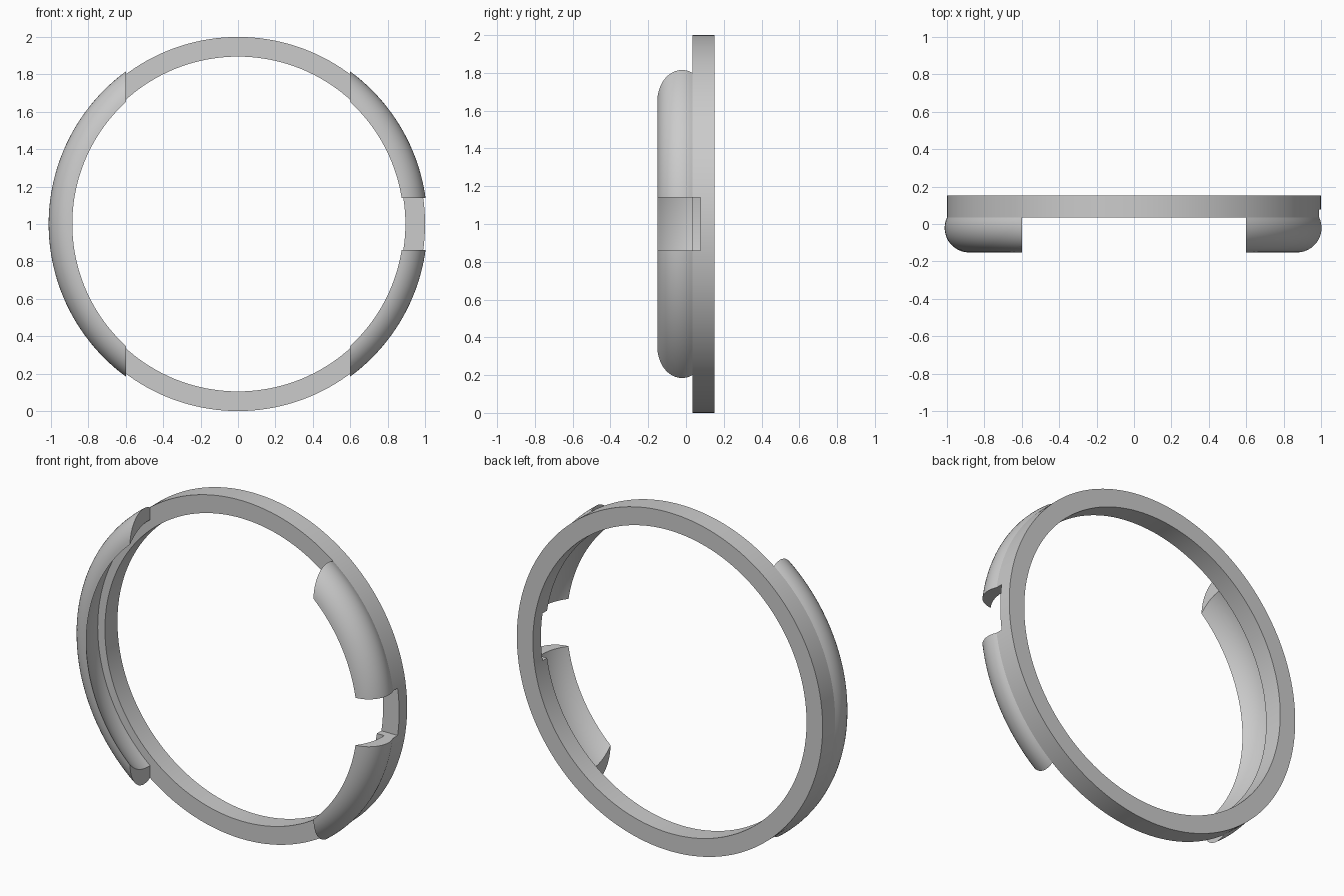
import bpy, bmesh, math
from mathutils import Vector

if "Cube" in bpy.data.objects:
    bpy.data.objects.remove(bpy.data.objects["Cube"])

SEG = 160
Y_BACK, Y_STEP, Y_FRONT, Y_NOTCH = 0.152, 0.035, -0.152, 0.077
R_OUT, R_IN, R_SHELL, R_EDGE = 1.0, 0.895, 0.942, 0.886

grey = bpy.data.materials.new("light_grey")
grey.diffuse_color = (0.6, 0.6, 0.6, 1)
grey.use_nodes = True
grey.node_tree.nodes["Principled BSDF"].inputs["Base Color"].default_value = grey.diffuse_color


def revolve(profile):
    """Closed (radius, y) profile spun around the y axis at z = 1."""
    bm = bmesh.new()
    rings = []
    for i in range(SEG):
        a = 2 * math.pi * i / SEG
        rings.append([bm.verts.new((r * math.cos(a), y, 1 + r * math.sin(a))) for r, y in profile])
    n = len(profile)
    for i in range(SEG):
        p, q = rings[i], rings[(i + 1) % SEG]
        for j in range(n):
            k = (j + 1) % n
            bm.faces.new((p[j], p[k], q[k], q[j]))
    bmesh.ops.recalc_face_normals(bm, faces=bm.faces)
    return bm


def make_object(name, bm):
    mesh = bpy.data.meshes.new(name)
    bm.to_mesh(mesh)
    bm.free()
    mesh.materials.append(grey)
    ob = bpy.data.objects.new(name, mesh)
    bpy.context.collection.objects.link(ob)
    return ob


def smooth(ob):
    bpy.ops.object.select_all(action='DESELECT')
    ob.select_set(True)
    bpy.context.view_layer.objects.active = ob
    bpy.ops.object.shade_smooth_by_angle(angle=math.radians(30))


def arc(start, end, bulge, steps):
    """Points from start to end, bowed sideways by bulge (circular arc)."""
    a, b = Vector(start), Vector(end)
    d = b - a
    half = d.length / 2
    rad = (half * half + bulge * bulge) / (2 * bulge)
    side = Vector((-d.y, d.x)).normalized()
    if side.x < 0:
        side = -side
    c = (a + b) / 2 - side * (rad - bulge)
    t = math.asin(half / rad)
    u = d.normalized()
    return [tuple(c + side * rad * math.cos(s) + u * rad * math.sin(s))
            for s in (-t + 2 * t * i / steps for i in range(steps + 1))]


# Flat base ring, notched on the right
ring = make_object("base_ring", revolve([(R_OUT, Y_BACK), (R_OUT, Y_STEP), (R_IN, Y_STEP), (R_IN, Y_BACK)]))
bm = bmesh.new()
bmesh.ops.create_cube(bm, size=1)
for v in bm.verts:
    v.co = Vector((0.95 + v.co.x * 0.4, (Y_NOTCH - 0.3) / 2 + v.co.y * (Y_NOTCH + 0.3), 1 + v.co.z * 0.28))
cutter = make_object("notch_cutter", bm)
cutter.hide_render = True
mod = ring.modifiers.new("notch", 'BOOLEAN')
mod.operation, mod.solver, mod.object = 'DIFFERENCE', 'EXACT', cutter
bpy.ops.object.select_all(action='DESELECT')
bpy.context.view_layer.objects.active = ring
ring.select_set(True)
bpy.ops.object.modifier_apply(modifier="notch")
bpy.data.objects.remove(cutter)
smooth(ring)

# Curved lips tapering to a sharp front edge
outer = arc((R_OUT, Y_STEP), (R_EDGE, Y_FRONT), 0.059, 14)
inner = arc((R_EDGE, Y_FRONT), (R_SHELL, Y_STEP), 0.018, 10)
lip_profile = outer + inner[1:]


def make_lip(name, planes):
    """Revolved lip trimmed by planes (point, normal); the normal side is removed."""
    bm = revolve(lip_profile)
    for co, no in planes:
        bmesh.ops.bisect_plane(bm, geom=bm.verts[:] + bm.edges[:] + bm.faces[:],
                               plane_co=co, plane_no=no, clear_outer=True)
        open_edges = [e for e in bm.edges if e.is_boundary]
        bmesh.ops.holes_fill(bm, edges=open_edges, sides=0)
    bmesh.ops.recalc_face_normals(bm, faces=bm.faces)
    smooth(make_object(name, bm))


make_lip("left_lip", [((-0.6, 0, 1), (1, 0, 0))])
make_lip("right_upper_lip", [((0.6, 0, 1), (-1, 0, 0)), ((0, 0, 1.14), (0, 0, -1))])
make_lip("right_lower_lip", [((0.6, 0, 1), (-1, 0, 0)), ((0, 0, 0.86), (0, 0, 1))])
